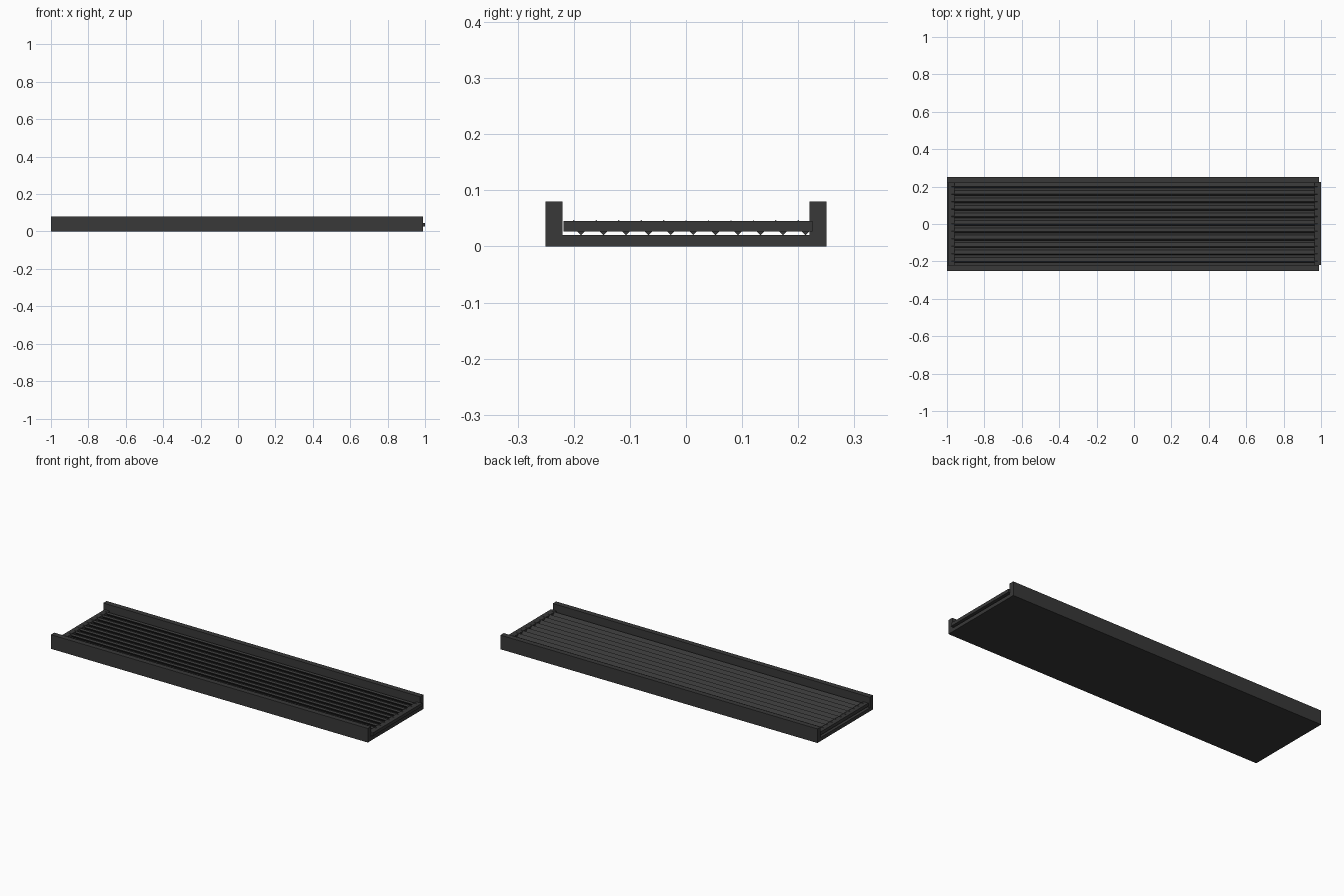
import bpy
from math import radians

if "Cube" in bpy.data.objects:
    bpy.data.objects.remove(bpy.data.objects["Cube"])

mat = bpy.data.materials.new("dark_metal")
mat.diffuse_color = (0.04, 0.04, 0.04, 1)
mat.use_nodes = True
mat.node_tree.nodes["Principled BSDF"].inputs["Base Color"].default_value = mat.diffuse_color


def box(name, x, y, z):
    """Box from (min, max) ranges on each axis."""
    lo, hi = zip(x, y, z)
    bpy.ops.mesh.primitive_cube_add(size=1, location=[(a + b) / 2 for a, b in zip(lo, hi)])
    ob = bpy.context.object
    ob.name = name
    ob.scale = [b - a for a, b in zip(lo, hi)]
    ob.data.materials.append(mat)
    return ob


# U-shaped channel as one extruded profile
profile = [(-0.25, 0), (0.25, 0), (0.25, 0.08), (0.22, 0.08),
           (0.22, 0.02), (-0.22, 0.02), (-0.22, 0.08), (-0.25, 0.08)]
n = len(profile)
verts = [(x, y, z) for x in (-1, 0.99) for y, z in profile]
faces = [(i, i + n, (i + 1) % n + n, (i + 1) % n) for i in range(n)]
faces += [tuple(range(n)), tuple(reversed(range(n, 2 * n)))]
mesh = bpy.data.meshes.new("channel")
# wind faces outward
mesh.from_pydata(verts, [], [tuple(reversed(f)) for f in faces])
mesh.materials.append(mat)
channel = bpy.data.objects.new("channel", mesh)
bpy.context.collection.objects.link(channel)

# Grille end bars
for name, x in (("left_end_bar", (-0.992, -0.96)), ("right_end_bar", (0.966, 1.0))):
    box(name, x, (-0.218, 0.225), (0.027, 0.0455))

# Tilted louvre slats running the length of the channel
for i in range(11):
    y = -0.1935 + 0.04 * i
    slat = box(f"slat_{i + 1}", (-0.975, 0.98), (y - 0.014, y + 0.014), (0.0285, 0.0385))
    slat.rotation_euler.x = radians(-45)
